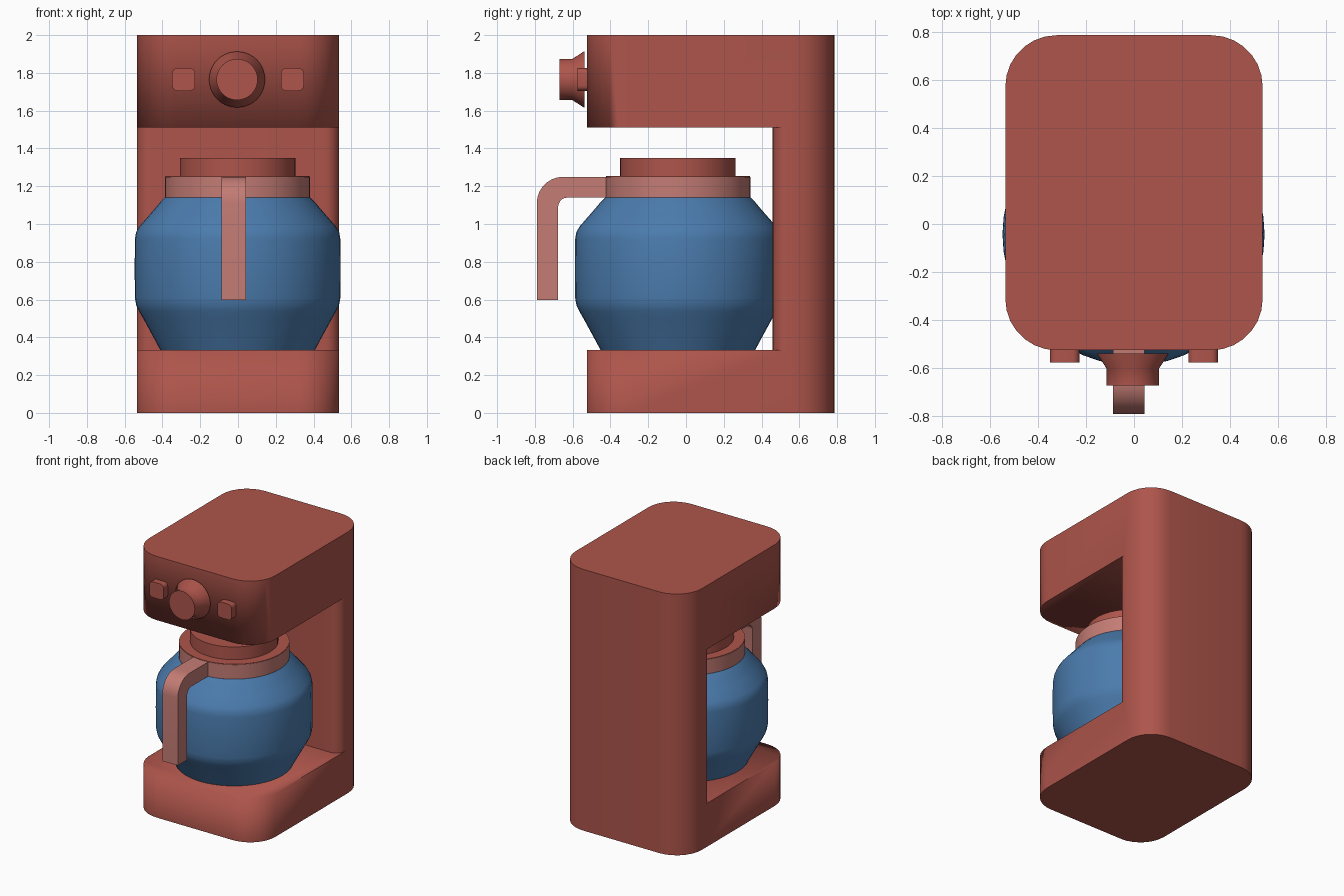
import bpy, bmesh, math
from mathutils import Matrix

if "Cube" in bpy.data.objects:
    bpy.data.objects.remove(bpy.data.objects["Cube"])


def material(name, rgb):
    m = bpy.data.materials.new(name)
    m.diffuse_color = (*rgb, 1)
    m.use_nodes = True
    m.node_tree.nodes["Principled BSDF"].inputs["Base Color"].default_value = m.diffuse_color
    return m


RED = material("brick red", (0.42, 0.09, 0.07))
BLUE = material("glass blue", (0.07, 0.20, 0.42))
PINK = material("dusty pink", (0.55, 0.20, 0.175))


def finish(name, bm, mat, angle=35):
    bmesh.ops.recalc_face_normals(bm, faces=bm.faces)
    me = bpy.data.meshes.new(name)
    bm.to_mesh(me)
    bm.free()
    ob = bpy.data.objects.new(name, me)
    bpy.context.collection.objects.link(ob)
    me.materials.append(mat)
    bpy.ops.object.select_all(action='DESELECT')
    ob.select_set(True)
    bpy.context.view_layer.objects.active = ob
    bpy.ops.object.shade_smooth_by_angle(angle=math.radians(angle))
    return ob


def arc(cx, cy, r, a0, a1, n=6):
    return [(cx + r * math.cos(math.radians(a0 + (a1 - a0) * i / n)),
             cy + r * math.sin(math.radians(a0 + (a1 - a0) * i / n))) for i in range(n + 1)]


def rounded_rect(x0, x1, y0, y1, r, n=6):
    return (arc(x1 - r, y1 - r, r, 0, 90, n) + arc(x0 + r, y1 - r, r, 90, 180, n)
            + arc(x0 + r, y0 + r, r, 180, 270, n) + arc(x1 - r, y0 + r, r, 270, 360, n))


def prism(outline, z0, z1):
    bm = bmesh.new()
    f = bm.faces.new([bm.verts.new((x, y, z0)) for x, y in outline])
    ext = bmesh.ops.extrude_face_region(bm, geom=[f], use_keep_orig=True)
    bmesh.ops.translate(bm, vec=(0, 0, z1 - z0),
                        verts=[v for v in ext["geom"] if isinstance(v, bmesh.types.BMVert)])
    return bm


def lathe(profile, n=48):
    """Closed solid of revolution about z from (radius, z) points."""
    bm = bmesh.new()
    rings = [[bm.verts.new((r * math.cos(2 * math.pi * i / n), r * math.sin(2 * math.pi * i / n), z))
              for i in range(n)] for r, z in profile]
    for a, b in zip(rings, rings[1:]):
        for i in range(n):
            j = (i + 1) % n
            bm.faces.new((a[i], a[j], b[j], b[i]))
    bm.faces.new(rings[0])
    bm.faces.new(rings[-1])
    return bm


# machine body: a rounded block with the carafe bay cut out of it
body = finish("machine_body", prism(rounded_rect(-.535, .535, -.525, .785, .213, 7), 0, 2), RED)
bay = ([(-1, -1), (1, -1), (1, .535)] + arc(.46, .535, .076, 0, -90)
       + arc(-.46, .535, .076, -90, -180) + [(-1, .535)])
cutter = finish("bay_cutter", prism(bay, .333, 1.512), RED)
cutter.hide_render = True
mod = body.modifiers.new("bay", 'BOOLEAN')
mod.operation, mod.solver, mod.object = 'DIFFERENCE', 'EXACT', cutter
bpy.context.view_layer.objects.active = body
bpy.ops.object.modifier_apply(modifier=mod.name)
bpy.data.objects.remove(cutter)

# carafe, collar and lid share one axis
CY = -.043
parts = [
    ("carafe", BLUE, [(.41, .334), (.44, .39), (.50, .50), (.523, .54), (.537, .57), (.544, .61),
                      (.545, .76), (.544, .92), (.538, .955), (.522, .985), (.47, 1.045),
                      (.435, 1.085), (.41, 1.115), (.385, 1.14)]),
    ("collar", PINK, [(.384, 1.135), (.384, 1.25)]),
    ("lid", RED, [(.381, 1.245), (.381, 1.253), (.306, 1.253), (.306, 1.35)]),
]
for name, mat, prof in parts:
    finish(name, lathe(prof), mat).location = (-.002, CY, 0)

# carafe handle: side profile (y, z) extruded across x, lower tip rounded
side = ([(-.40, 1.25)] + arc(-.65, 1.11, .14, 90, 180, 7) + [(-.79, .597), (-.677, .597)]
        + arc(-.627, 1.09, .05, 180, 90, 5) + [(-.40, 1.14)])
bm = prism(side, -.088, .043)
for v in bm.verts:
    v.co = (v.co.z, v.co.x, v.co.y)
tip = [e for e in bm.edges if all(v.co.z < .6 for v in e.verts)
       and abs(e.verts[0].co.y - e.verts[1].co.y) > .05]
bmesh.ops.bevel(bm, geom=tip, offset=.063, segments=6, profile=.5, affect='EDGES')
finish("carafe_handle", bm, PINK)

# front dial, turned to face -y
bm = lathe([(.148, 0), (.148, .004), (.109, .063), (.109, .133)], 40)
bm.transform(Matrix.Rotation(math.radians(90), 4, 'X'))
finish("dial", bm, RED).location = (-.005, -.538, 1.765)

# buttons on either side of the dial
for name, x in (("left_button", -.288), ("right_button", .288)):
    bm = prism(rounded_rect(-.061, .061, -.06, .06, .028, 4), -.01, .05)
    bm.transform(Matrix.Rotation(math.radians(90), 4, 'X'))
    finish(name, bm, RED).location = (x, -.525, 1.765)
